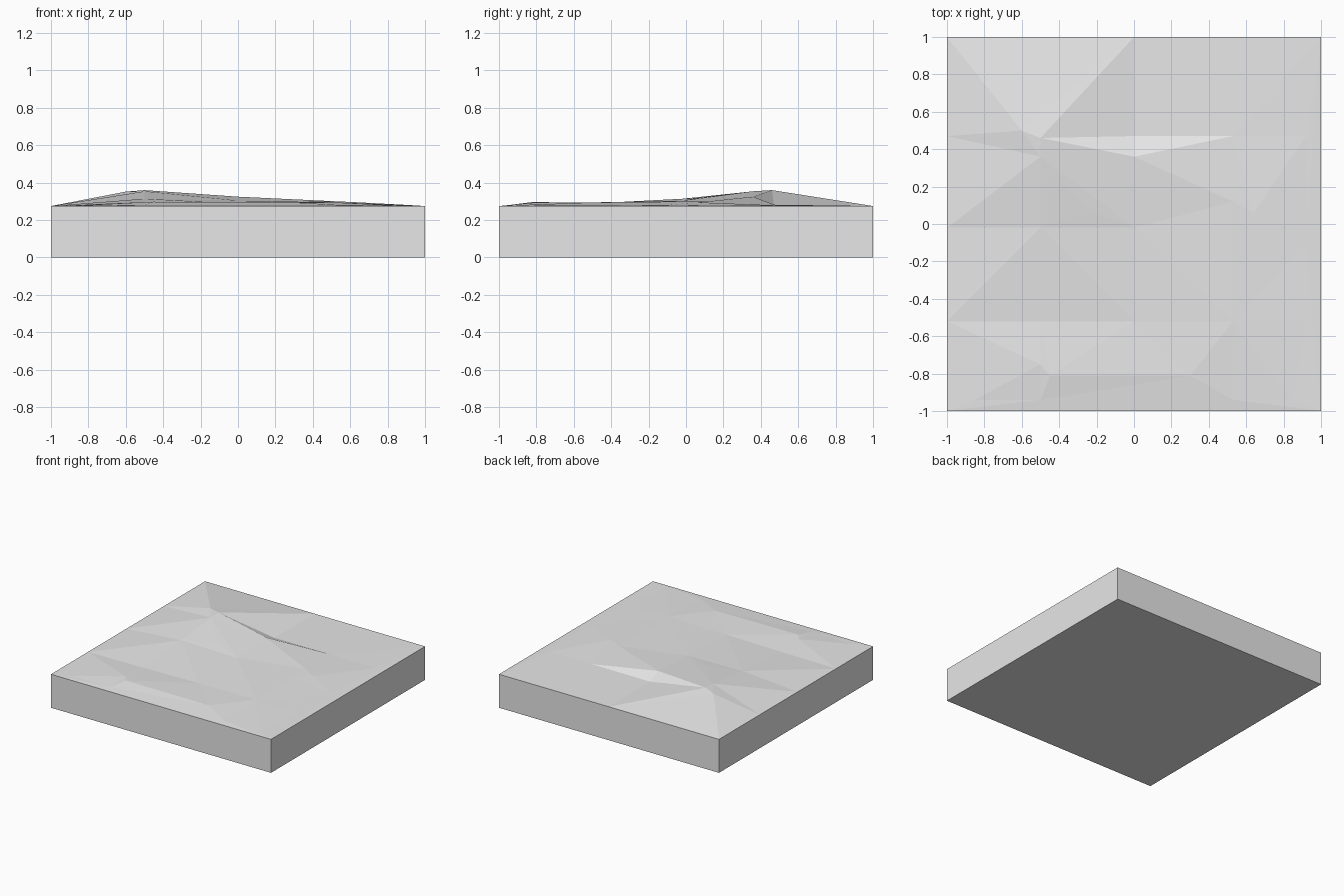
import bpy
import bmesh
from mathutils import Vector
from mathutils.geometry import delaunay_2d_cdt

cube = bpy.data.objects.get("Cube")
if cube:
    bpy.data.objects.remove(cube, do_unlink=True)

RIM = 0.275

# Landmarks of the relief
peak = (-.5, .46, .36)
shoulder = (-.6, .5, .352)
south_peak = (-.5, .36, .354)
saddle = (0, .36, .325)
hollow = (0, .47, .28)
east_hollow = (.53, .47, .282)
mid_ridge = (-.5, -.02, .314)
centre = (0, -.02, .304)
knoll = (-.22, .06, .318)
valley = (-.5, -.52, .28)
valley_end = (0, -.52, .288)
front_ridge = (-.5, -.75, .296)
front_crest = (-.45, -.81, .298)
front_slope = (.3, -.81, .294)
east_top = (.53, .12, .3)
east_mid = (.53, -.02, .299)
east_low = (.53, -.52, .294)
front_east = (.53, -.94, .281)
north_mid = (0, 1, RIM)
west_high, west_mid, west_low = [(-1, y, RIM) for y in (.47, -.02, -.52)]
nw, ne, sw, se = [(x, y, RIM) for y in (1, -1) for x in (-1, 1)]

# Crease lines that the triangulation must follow
creases = [
    [nw, shoulder, peak, north_mid, hollow],
    [west_high, shoulder],
    [peak, hollow, east_hollow, (.92, .47, .279)],
    [peak, saddle, east_hollow],
    [hollow, saddle, centre],
    [peak, south_peak, west_mid, mid_ridge, centre],
    [south_peak, centre, east_mid, east_top, saddle],
    [south_peak, knoll, centre],
    [west_low, mid_ridge, valley_end],
    [west_low, valley, valley_end, east_low, east_mid],
    [west_low, front_ridge, front_crest, valley_end],
    [front_crest, front_slope, front_east, (.85, -.94, .278), se],
    [front_crest, (-.5, -.94, .281), (-.85, -.94, .278), sw],
    [east_top, (.64, .06, .295), (.92, -.1, .28)],
    [east_low, (.92, -.52, .279)],
    [ne, se], [ne, north_mid],
]

points = list(dict.fromkeys(p for line in creases for p in line))
index = {p: i for i, p in enumerate(points)}
edges = [(index[a], index[b]) for line in creases for a, b in zip(line, line[1:])]
flat, _, tris, origins, _, _ = delaunay_2d_cdt(
    [Vector(p[:2]) for p in points], edges, [], 0, 1e-5)

# Faceted top surface
bm = bmesh.new()
verts = []
for co, source in zip(flat, origins):
    if source:
        z = points[source[0]][2]
    else:
        z = sum(p[2] for p in sorted(
            points, key=lambda p: (Vector(p[:2]) - co).length)[:2]) / 2
    verts.append(bm.verts.new((co.x, co.y, z)))
for tri in tris:
    bm.faces.new([verts[i] for i in tri])

# Straight sides and flat underside
border = [e for e in bm.edges if e.is_boundary]
extruded = bmesh.ops.extrude_edge_only(bm, edges=border)["geom"]
for v in extruded:
    if isinstance(v, bmesh.types.BMVert):
        v.co.z = 0
bmesh.ops.holes_fill(bm, edges=[e for e in bm.edges if e.is_boundary], sides=0)
bmesh.ops.recalc_face_normals(bm, faces=bm.faces[:])

mesh = bpy.data.meshes.new("terrain_tile")
bm.to_mesh(mesh)
bm.free()
tile = bpy.data.objects.new("terrain_tile", mesh)
bpy.context.collection.objects.link(tile)

# Plain light grey
grey = bpy.data.materials.new("light_grey")
grey.use_nodes = True
colour = (.8, .8, .8, 1)
grey.diffuse_color = colour
grey.node_tree.nodes["Principled BSDF"].inputs["Base Color"].default_value = colour
mesh.materials.append(grey)
